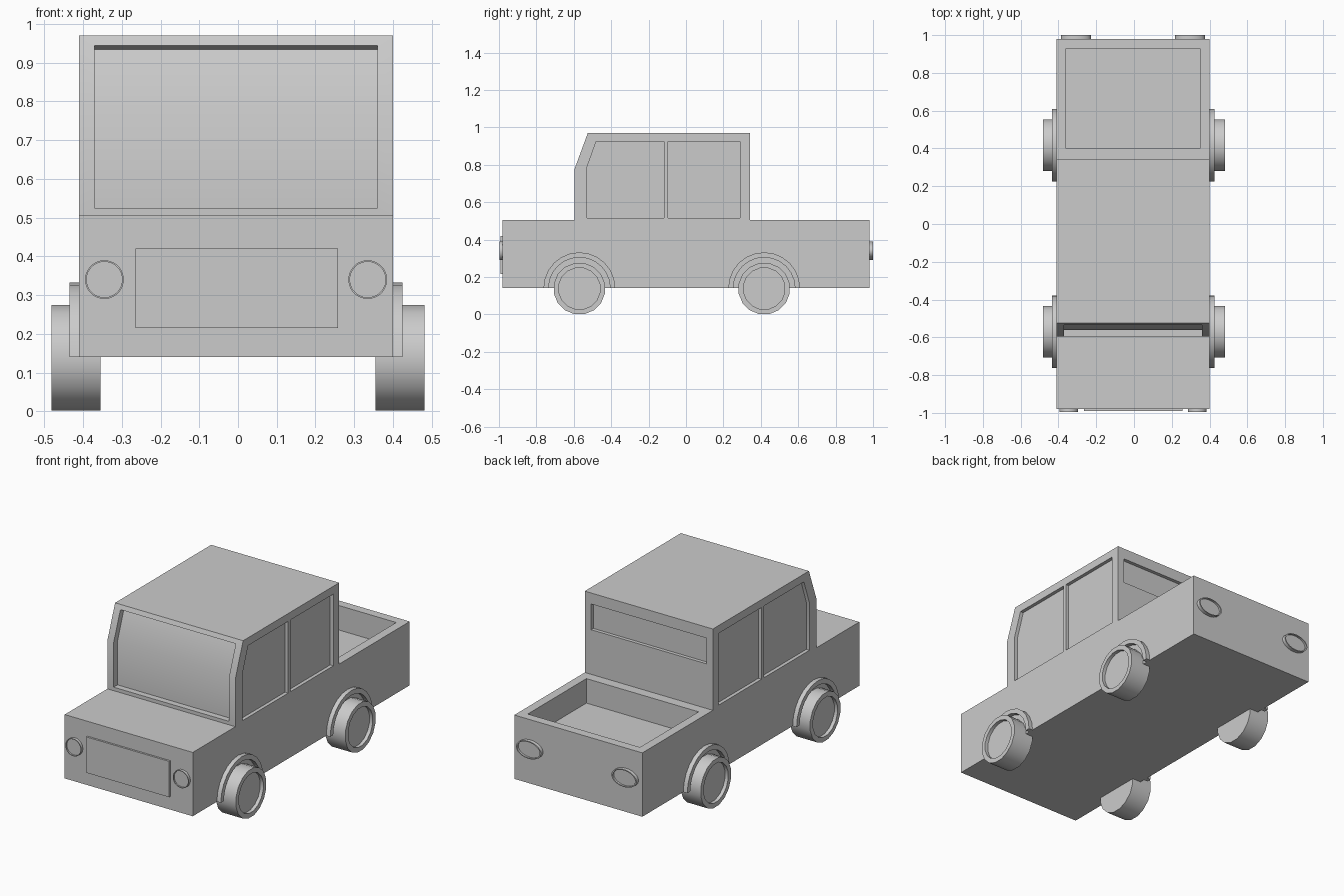
import bpy, bmesh
from math import sin, cos, pi, radians

if "Cube" in bpy.data.objects:
    bpy.data.objects.remove(bpy.data.objects["Cube"])

CX = -0.005  # body centreline


def finish(name, bm):
    bmesh.ops.recalc_face_normals(bm, faces=bm.faces)
    mesh = bpy.data.meshes.new(name)
    bm.to_mesh(mesh)
    bm.free()
    ob = bpy.data.objects.new(name, mesh)
    bpy.context.collection.objects.link(ob)
    return ob


def activate(ob):
    bpy.ops.object.select_all(action='DESELECT')
    ob.select_set(True)
    bpy.context.view_layer.objects.active = ob


def smooth(ob):
    activate(ob)
    bpy.ops.object.shade_smooth_by_angle(angle=radians(30))


def prism(name, pts, x0, x1):
    """Extrude a (y, z) outline from x0 to x1."""
    bm = bmesh.new()
    face = bm.faces.new([bm.verts.new((x0, y, z)) for y, z in pts])
    out = bmesh.ops.extrude_face_region(bm, geom=[face])['geom']
    bmesh.ops.translate(bm, vec=(x1 - x0, 0, 0),
                        verts=[v for v in out if isinstance(v, bmesh.types.BMVert)])
    return finish(name, bm)


def rect(y0, y1, z0, z1):
    return [(y0, z0), (y1, z0), (y1, z1), (y0, z1)]


def lathe(name, profile, place, segs):
    """Revolve (radius, offset) pairs; place maps (u, v, offset) to a position."""
    bm = bmesh.new()
    rings = []
    for r, w in profile:
        angles = [2 * pi * (i + 0.5) / segs for i in range(segs)]
        rings.append([bm.verts.new(place(r * cos(a), r * sin(a), w)) for a in angles])
    for a, b in zip(rings, rings[1:]):
        for i in range(segs):
            j = (i + 1) % segs
            bm.faces.new((a[i], a[j], b[j], b[i]))
    bm.faces.new(rings[0])
    bm.faces.new(rings[-1])
    smooth(finish(name, bm))


def cut(ob, cutter):
    cutter.hide_render = True
    mod = ob.modifiers.new("cut", 'BOOLEAN')
    mod.operation = 'DIFFERENCE'
    mod.solver = 'EXACT'
    mod.object = cutter
    activate(ob)
    bpy.ops.object.modifier_apply(modifier=mod.name)
    bpy.data.objects.remove(cutter)


# Body and cab share one side outline
body = prism("truck_body", [(-0.98, 0.14), (0.98, 0.14), (0.98, 0.505), (0.343, 0.505),
                            (0.343, 0.97), (-0.525, 0.97), (-0.595, 0.78),
                            (-0.595, 0.505), (-0.98, 0.505)], CX - 0.405, CX + 0.405)

# Cargo bed, windshield and rear window recesses
HALF = 0.365
cut(body, prism("bed_cutter", rect(0.40, 0.93, 0.365, 0.7), CX - 0.355, CX + 0.355))
cut(body, prism("windshield_cutter",
                [(-0.7, 0.525), (-0.56, 0.525), (-0.56, 0.774), (-0.503, 0.9335),
                 (-0.534, 0.945), (-0.629, 0.98)], CX - HALF, CX + HALF))
cut(body, prism("rear_window_cutter", rect(0.323, 0.5, 0.76, 0.907), CX - HALF, CX + HALF))

# Side window recesses
front_window = [(-0.53, 0.515), (-0.118, 0.515), (-0.118, 0.925), (-0.48, 0.925), (-0.53, 0.785)]
for s in (-1, 1):
    for outline in (front_window, rect(-0.097, 0.29, 0.515, 0.925)):
        cut(body, prism("side_window_cutter", outline, CX + s * 0.385, CX + s * 0.5))
smooth(body)

# Grille panel
prism("grille", rect(-0.991, -0.97, 0.215, 0.42), -0.265, 0.258)

for s, side in ((-1, "left"), (1, "right")):
    # Wheels with recessed hubs, and half-ring arches
    for y, end in ((-0.57, "front"), (0.418, "rear")):
        lathe(f"{end}_{side}_wheel",
              [(0.139, 0.355), (0.139, 0.482), (0.112, 0.482), (0.112, 0.462)],
              lambda u, v, w: (s * w, y + u, 0.138 + v), 16)
        arc = [pi * i / 12 for i in range(13)]
        ring = [(y + 0.192 * cos(a), 0.14 + 0.192 * sin(a)) for a in arc]
        ring += [(y + 0.165 * cos(a), 0.14 + 0.165 * sin(a)) for a in reversed(arc)]
        smooth(prism(f"{end}_{side}_arch", ring, CX + s * 0.395, CX + s * 0.43))

    # Round headlights and oval tail lights with raised rims
    lathe(f"{side}_headlight", [(0.05, 0.97), (0.05, 0.996), (0.046, 0.996), (0.046, 0.988)],
          lambda u, v, w: (CX + s * 0.34 + u, -w, 0.34 + v), 32)
    lathe(f"{side}_tail_light", [(0.05, 0.97), (0.05, 1.0), (0.045, 1.0), (0.045, 0.989)],
          lambda u, v, w: (CX + s * 0.302 + 1.58 * u, w, 0.34 + v), 32)
